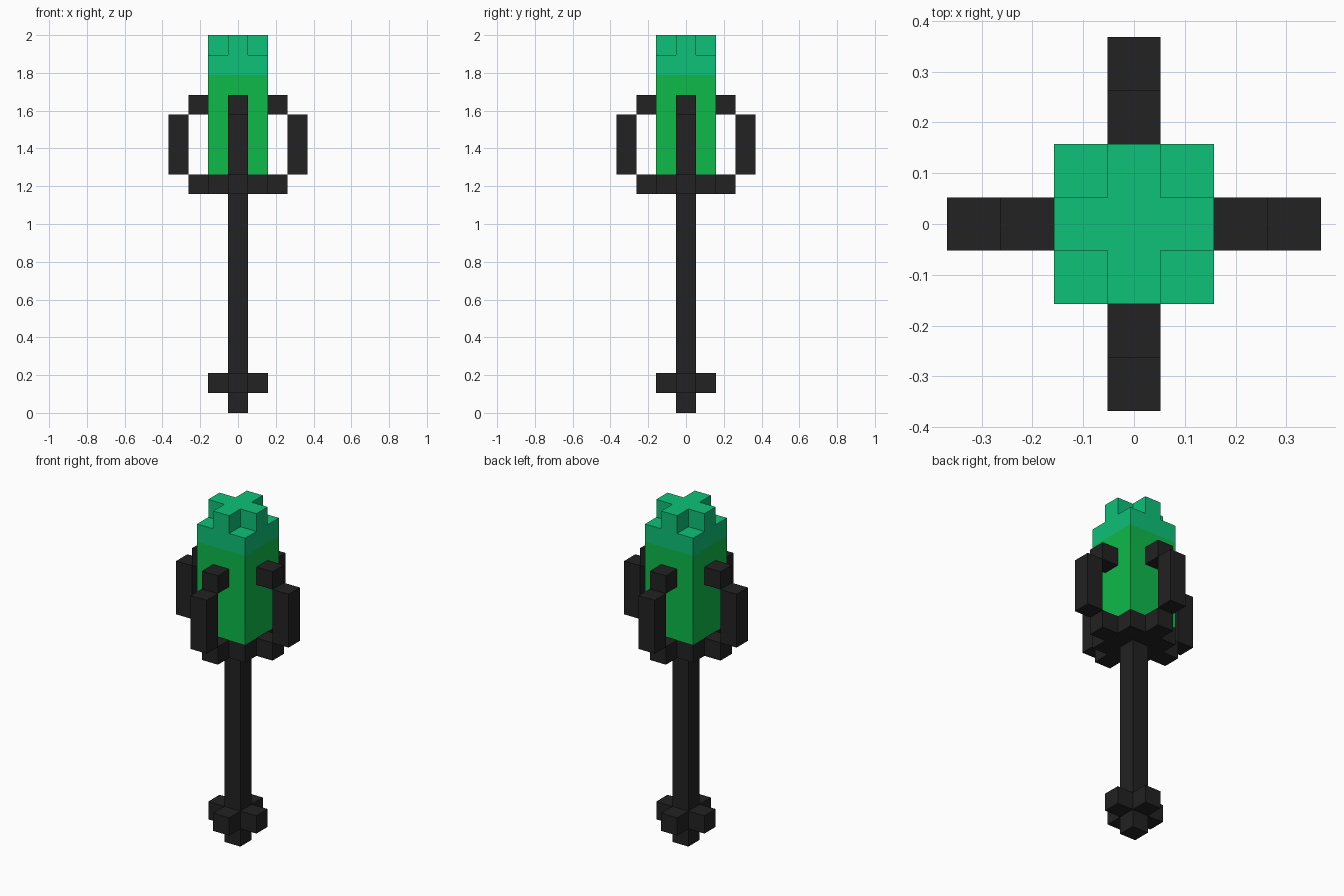
import bpy
import bmesh

cube = bpy.data.objects.get("Cube")
if cube:
    bpy.data.objects.remove(cube, do_unlink=True)

U = 2 / 19  # one block; all sizes below are in blocks


def material(name, rgb):
    mat = bpy.data.materials.new(name)
    mat.use_nodes = True
    mat.diffuse_color = (*rgb, 1)
    mat.node_tree.nodes["Principled BSDF"].inputs["Base Color"].default_value = (*rgb, 1)
    return mat


BLACK = material("charcoal black", (0.016, 0.016, 0.016))
GREEN = material("bright green", (0.0044, 0.491, 0.0685))
TEAL = material("teal green", (0.0044, 0.533, 0.188))


def turn(points, quarters):
    """Rotate points about the z axis by quarter turns."""
    for _ in range(quarters):
        points = [(-y, x) for x, y in points]
    return points


def ring(quarter):
    """Repeat a quarter outline four times into a closed outline."""
    return [p for i in range(4) for p in turn(quarter, i)]


def prism(name, outline, z0, z1, mat):
    """Extrude a flat outline from z0 to z1."""
    bm = bmesh.new()
    base = bm.faces.new([bm.verts.new((x * U, y * U, z0 * U)) for x, y in outline])
    top = bmesh.ops.extrude_face_region(bm, geom=[base], use_keep_orig=True)["geom"]
    verts = [v for v in top if isinstance(v, bmesh.types.BMVert)]
    bmesh.ops.translate(bm, verts=verts, vec=(0, 0, (z1 - z0) * U))
    bmesh.ops.recalc_face_normals(bm, faces=bm.faces)
    mesh = bpy.data.meshes.new(name)
    bm.to_mesh(mesh)
    bm.free()
    mesh.materials.append(mat)
    bpy.context.collection.objects.link(bpy.data.objects.new(name, mesh))


def block(x0, x1):
    return [(x0, -.5), (x1, -.5), (x1, .5), (x0, .5)]


# Outlines
thin = ring([(.5, .5)])
wide = ring([(1.5, 1.5)])
plus = ring([(1.5, -.5), (1.5, .5), (.5, .5)])
tray = ring([(2.5, -.5), (2.5, .5), (1.5, .5), (1.5, 1.5), (.5, 1.5)])

# Shaft with the head's tray on top
prism("shaft", thin, 0, 11, BLACK)
prism("head_tray", tray, 11, 12, BLACK)

# Crystal: green body, teal cap and cross-shaped crown
prism("crystal_body", wide, 12, 17, GREEN)
prism("crystal_cap", wide, 17, 18, TEAL)
prism("crystal_crown", plus, 18, 19, TEAL)

# Pommel knobs and claws on all four sides
for i, side in enumerate(("left", "back", "right", "front")):
    prism("pommel_knob_" + side, turn(block(.5, 1.5), i), 1, 2, BLACK)
    prism("claw_post_" + side, turn(block(2.5, 3.5), i), 12, 15, BLACK)
    prism("claw_tip_" + side, turn(block(1.5, 2.5), i), 15, 16, BLACK)
